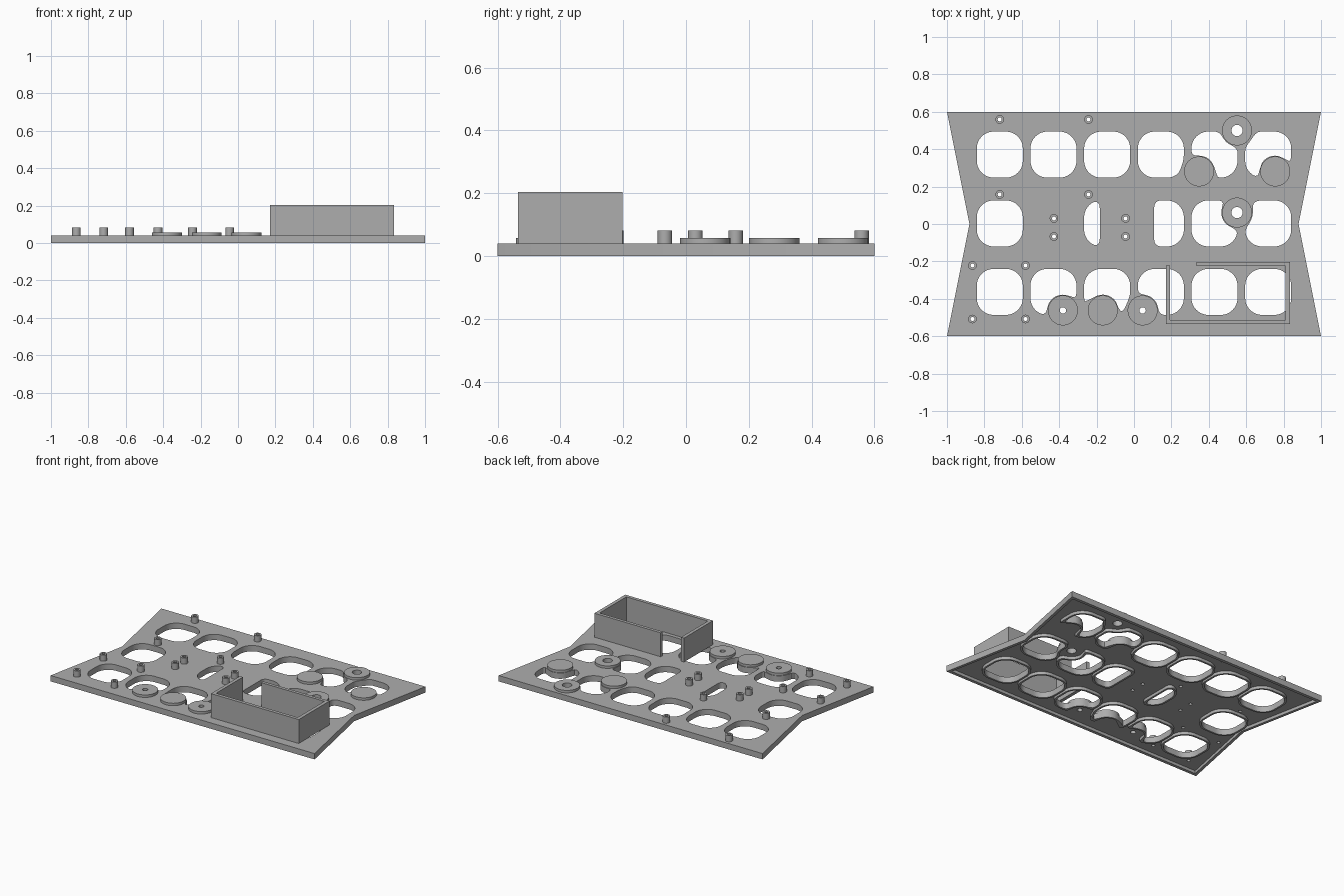
import bpy, math
from mathutils import Vector

if "Cube" in bpy.data.objects:
    bpy.data.objects.remove(bpy.data.objects["Cube"])

grey = bpy.data.materials.new("plain_grey")
grey.diffuse_color = (0.42, 0.42, 0.42, 1)
grey.use_nodes = True
grey.node_tree.nodes["Principled BSDF"].inputs["Base Color"].default_value = grey.diffuse_color


def slab(name, outlines, z0, z1):
    """Extrude nested closed outlines (even-odd filled) between two heights."""
    cu = bpy.data.curves.new(name, 'CURVE')
    cu.dimensions = '2D'
    cu.fill_mode = 'BOTH'
    cu.extrude = (z1 - z0) / 2
    for pts in outlines:
        s = cu.splines.new('POLY')
        s.points.add(len(pts) - 1)
        for p, (x, y) in zip(s.points, pts):
            p.co = (x, y, 0, 1)
        s.use_cyclic_u = True
    ob = bpy.data.objects.new(name, cu)
    bpy.context.collection.objects.link(ob)
    ob.location.z = (z0 + z1) / 2
    bpy.ops.object.select_all(action='DESELECT')
    ob.select_set(True)
    bpy.context.view_layer.objects.active = ob
    bpy.ops.object.convert(target='MESH')
    ob = bpy.context.object
    ob.data.materials.clear()
    ob.data.materials.append(grey)
    bpy.ops.object.shade_smooth_by_angle(angle=math.radians(30))
    return ob


def circle(x, y, r, n=32):
    return [(x + r * math.cos(2 * math.pi * i / n), y + r * math.sin(2 * math.pi * i / n))
            for i in range(n)]


# Part positions: discs (x, y, bore radius) and screw standoffs (x, y)
DISC_R, PAD_R = 0.08, 0.084
discs = [(0.551, 0.50, 0.03), (0.348, 0.281, 0), (0.755, 0.281, 0), (0.551, 0.061, 0.03),
         (-0.38, -0.462, 0.017), (-0.167, -0.462, 0), (0.046, -0.462, 0.017)]
standoffs = [(x, y) for x in (-0.718, -0.243) for y in (0.559, 0.158)]
standoffs += [(x, y) for x in (-0.864, -0.58) for y in (-0.222, -0.508)]
standoffs += [(x, y) for x in (-0.428, -0.045) for y in (0.03, -0.067)]


# Lightening holes: rounded squares trimmed smoothly around the disc pads
HALF, CORNER, BLEND = 0.123, 0.09, 0.04


def smooth_max(a, b):
    h = max(BLEND - abs(a - b), 0) / BLEND
    return max(a, b) + h * h * BLEND / 4


def hole_field(cx, cy, limit):
    def field(x, y):
        qx, qy = abs(x - cx) - HALF + CORNER, abs(y - cy) - HALF + CORNER
        d = math.hypot(max(qx, 0), max(qy, 0)) + min(max(qx, qy), 0) - CORNER
        for px, py, _ in discs:
            d = smooth_max(d, PAD_R - math.hypot(x - px, y - py))
        if limit:
            d = smooth_max(d, (x - limit[0]) * limit[1])
        return d
    return field


def trace(field, centre, level, n=88):
    pts = []
    for i in range(n):
        c, s = math.cos(2 * math.pi * i / n), math.sin(2 * math.pi * i / n)
        r = 0
        while field(centre[0] + r * c, centre[1] + r * s) < level:
            r += 0.004
        lo, hi = max(r - 0.004, 0), r
        for _ in range(10):
            m = (lo + hi) / 2
            if field(centre[0] + m * c, centre[1] + m * s) < level:
                lo = m
            else:
                hi = m
        pts.append((centre[0] + lo * c, centre[1] + lo * s))
    return pts


holes, lips = [], []
limits = {(1, 2): (-0.183, 1), (1, 3): (0.108, -1)}   # solid middle bay
for row, cy in enumerate((0.371, 0.003, -0.363)):
    for col in range(6):
        if (row, col) == (1, 1):
            continue
        cx = -0.7175 + 0.287 * col
        f = hole_field(cx, cy, limits.get((row, col)))
        grid = [(cx + i * 0.01, cy + j * 0.01) for i in range(-11, 12) for j in range(-11, 12)]
        centre = min(grid, key=lambda p: f(*p) + 0.05 * math.hypot(p[0] - cx, p[1] - cy))
        holes.append(trace(f, centre, 0))
        lips.append(trace(f, centre, 0.013))

# Deck plate, hollow underneath with a lip round the edge and each hole
edge = [(-1, -0.6), (1, -0.6), (0.88, 0), (1, 0.6), (-1, 0.6), (-0.88, 0)]
inner = [(x - math.copysign(0.02 if y == 0 else 0.024, x), y * 0.965) for x, y in edge]
bores = [circle(x, y, 0.011, 16) for x, y in standoffs]
bores += [circle(x, y, r, 24) for x, y, r in discs if r]
slab("deck_plate", [edge] + holes + bores, 0.02, 0.04)
slab("edge_lip", [edge, inner], 0, 0.02)
for hole, lip in zip(holes, lips):
    slab("hole_lip", [lip, hole], 0, 0.02)

# Raised mounting discs
for x, y, r in discs:
    slab("mounting_disc", [circle(x, y, DISC_R, 48)] + ([circle(x, y, r, 24)] if r else []),
         0.04, 0.057)

# Screw standoffs
for x, y in standoffs:
    slab("standoff", [circle(x, y, 0.023, 24), circle(x, y, 0.011, 16)], 0.04, 0.082)

# Open tray wall with a gap at the back left corner
slab("tray_wall", [[(0.17, -0.222), (0.17, -0.535), (0.835, -0.535), (0.835, -0.202),
                    (0.333, -0.202), (0.333, -0.224), (0.811, -0.224), (0.811, -0.512),
                    (0.193, -0.512), (0.193, -0.222)]], 0.04, 0.204)
